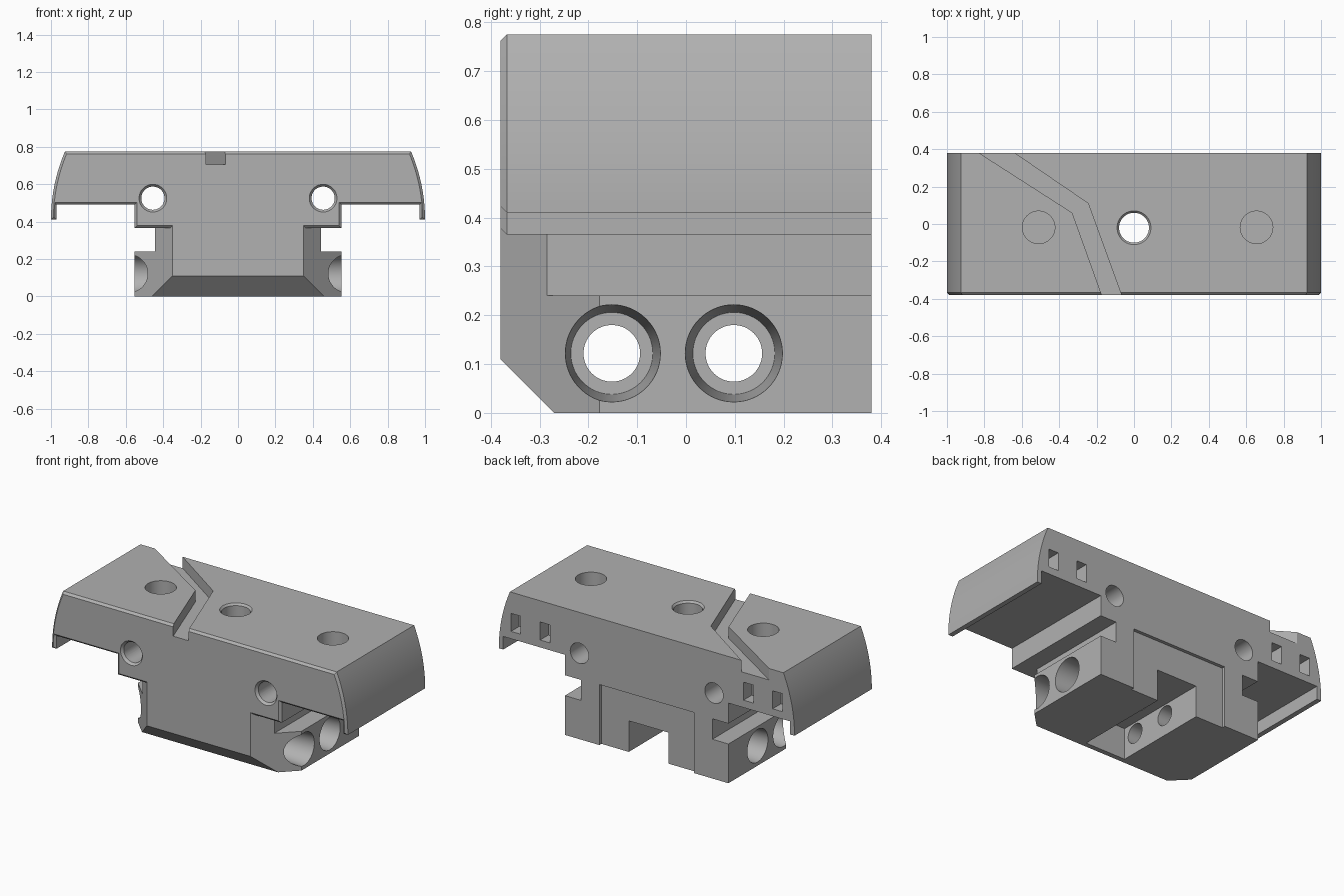
import bpy, bmesh, math
from mathutils import Vector, Matrix

cube = bpy.data.objects.get("Cube")
if cube:
    bpy.data.objects.remove(cube)

grey = bpy.data.materials.new("mid grey")
grey.use_nodes = True
tone = (0.44, 0.44, 0.44, 1)
grey.diffuse_color = tone
grey.node_tree.nodes["Principled BSDF"].inputs["Base Color"].default_value = tone


def make(name, bm):
    bmesh.ops.recalc_face_normals(bm, faces=bm.faces[:])
    mesh = bpy.data.meshes.new(name)
    bm.to_mesh(mesh)
    bm.free()
    mesh.materials.append(grey)
    obj = bpy.data.objects.new(name, mesh)
    bpy.context.collection.objects.link(obj)
    return obj


def prism(points, axis, lo, hi):
    """Extrude a flat outline along axis 'x', 'y' or 'z'."""
    place = {"x": lambda a, b: (lo, a, b), "y": lambda a, b: (a, lo, b),
             "z": lambda a, b: (a, b, lo)}[axis]
    bm = bmesh.new()
    face = bm.faces.new([bm.verts.new(place(a, b)) for a, b in points])
    moved = bmesh.ops.extrude_face_region(bm, geom=[face])["geom"]
    step = Vector([(hi - lo) * (axis == k) for k in "xyz"])
    bmesh.ops.translate(bm, vec=step,
                        verts=[v for v in moved if isinstance(v, bmesh.types.BMVert)])
    return bm


def mirrored(half):
    return half + [(-a, b) for a, b in reversed(half)]


def combine(target, tool, mode="DIFFERENCE"):
    mod = target.modifiers.new(mode, "BOOLEAN")
    mod.operation, mod.solver, mod.object = mode, "EXACT", tool
    bpy.context.view_layer.objects.active = target
    bpy.ops.object.modifier_apply(modifier=mod.name)
    bpy.data.objects.remove(tool)


def cut_box(target, x0, x1, y0, y1, z0, z1):
    outline = [(x0, y0), (x1, y0), (x1, y1), (x0, y1)]
    combine(target, make("cutter", prism(outline, "z", z0, z1)))


def cut_round(target, start, end, r0, r1=None):
    """Cut a cylinder or cone from start to end."""
    start, end = Vector(start), Vector(end)
    way = end - start
    turn = way.to_track_quat("Z", "Y").to_matrix().to_4x4()
    bm = bmesh.new()
    bmesh.ops.create_cone(bm, cap_ends=True, segments=64, radius1=r0,
                          radius2=r0 if r1 is None else r1, depth=way.length,
                          matrix=Matrix.Translation((start + end) / 2) @ turn)
    combine(target, make("cutter", bm))


TOP, BACK, WAIST = 0.775, 0.38, 0.553

# Upper shell: flat top, rounded ends, hanging lips, chamfered front rim
radius = 0.926
arc = []
for i in range(17):
    rise = 0.365 * i / 16
    arc.append((1 - radius + math.sqrt(radius ** 2 - rise ** 2), 0.41 + rise))
half = [(WAIST, 0.365), (WAIST, 0.49), (0.97, 0.49), (0.97, 0.41)] + arc
bm = prism(mirrored(half), "y", -BACK, BACK)
rim = [e for e in bm.edges if all(v.co.y < -BACK + 0.001 for v in e.verts)]
bmesh.ops.bevel(bm, geom=rim, offset=0.013, segments=1, affect="EDGES")
block = make("jaw_block", bm)

# Lower body with chamfered front corners and front bottom edge
plan = mirrored([(0.35, -BACK), (WAIST, -0.177), (WAIST, BACK)])
body = make("lower_body", prism(plan, "z", 0, 0.44))
wedge = [(-0.4, 0.13), (-0.4, -0.02), (-0.25, -0.02)]
combine(body, make("cutter", prism(wedge, "x", -1, 1)))
combine(block, body, "UNION")

# Side slots, cross bores and front holes, on both sides
for s in (-1, 1):
    xs = sorted((s * 0.445, s * 0.7))
    cut_box(block, *xs, -0.5, 0.5, 0.24, 0.365)
    for y in (-0.152, 0.098):
        cut_round(block, (s * 0.56, y, 0.122), (s * 0.3, y, 0.122), 0.1, 0.084)
    x = s * 0.455
    cut_round(block, (x, -0.5, 0.525), (x, 0.5, 0.525), 0.062)
    cut_round(block, (x, -0.385, 0.525), (x, -0.365, 0.525), 0.078, 0.062)
    # Square pockets in the back face
    for c in (0.688, 0.885):
        cut_box(block, s * c - 0.033, s * c + 0.033, 0.3, 0.5, 0.535, 0.645)
for y in (-0.152, 0.098):
    cut_round(block, (-0.7, y, 0.122), (0.7, y, 0.122), 0.058)

# Shallow back recess and underside channel
cut_box(block, -0.32, 0.32, 0.36, 0.5, -0.1, 0.37)
cut_box(block, -0.135, 0.135, -0.24, 0.5, -0.1, 0.19)

# Top holes: one through, two blind
cut_round(block, (0, -0.02, 1), (0, -0.02, 0.1), 0.08)
cut_round(block, (0, -0.02, TOP + 0.003), (0, -0.02, TOP - 0.012), 0.093, 0.08)
for x in (-0.51, 0.655):
    cut_round(block, (x, -0.018, 1), (x, -0.018, 0.6), 0.087)

# Bent groove across the top
groove = [(-0.165, -0.4), (-0.06, -0.4), (-0.245, 0.11), (-0.67, 0.4),
          (-0.86, 0.4), (-0.33, 0.06)]
combine(block, make("cutter", prism(groove, "z", 0.705, 0.9)))

# Shading
bpy.ops.object.select_all(action="DESELECT")
block.select_set(True)
bpy.context.view_layer.objects.active = block
bpy.ops.object.shade_smooth_by_angle(angle=math.radians(25))
